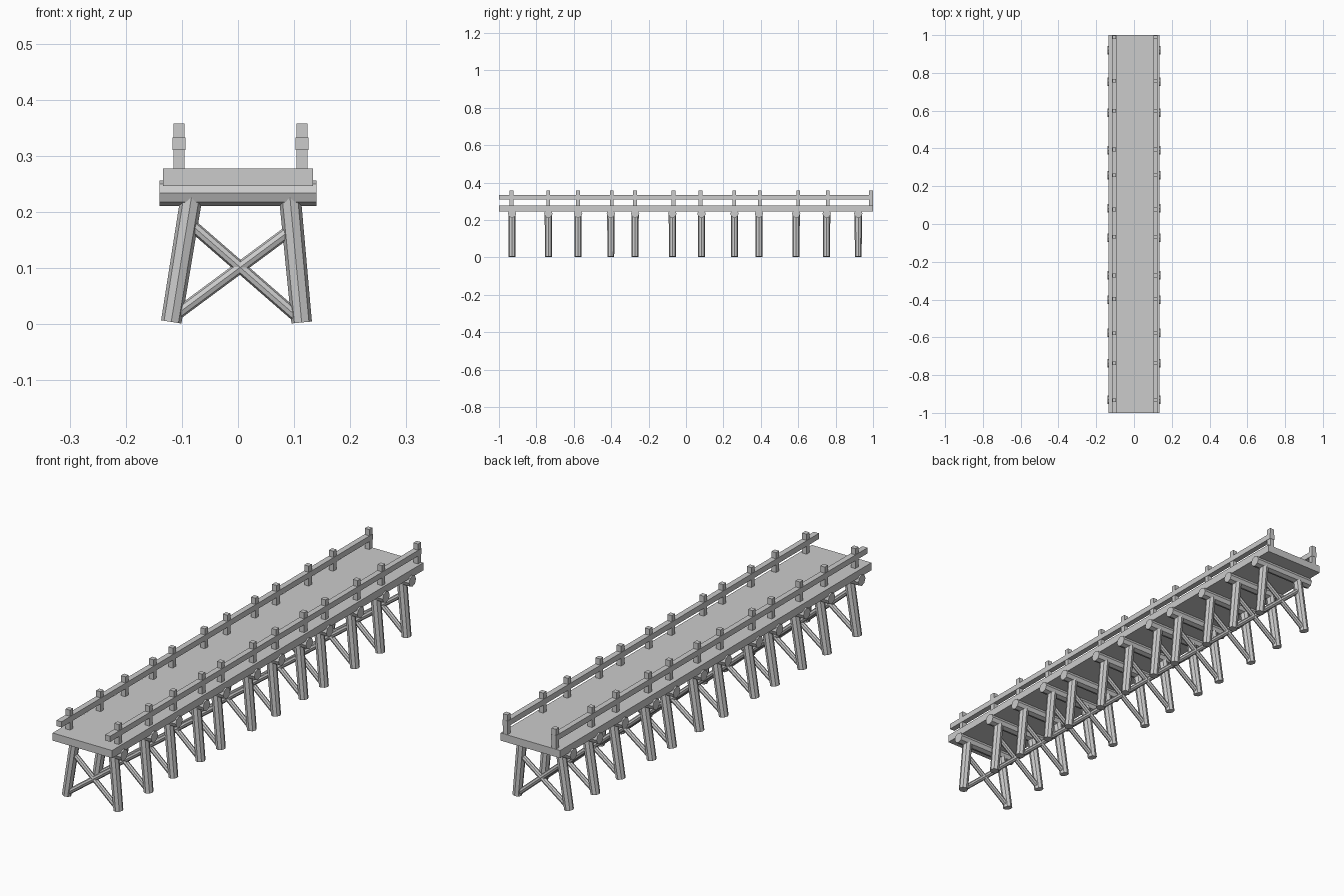
import bpy
from mathutils import Vector

if "Cube" in bpy.data.objects:
    bpy.data.objects.remove(bpy.data.objects["Cube"])


def box(name, lo, hi):
    lo, hi = Vector(lo), Vector(hi)
    bpy.ops.mesh.primitive_cube_add(size=1, location=(lo + hi) / 2)
    ob = bpy.context.object
    ob.name = name
    ob.scale = hi - lo
    return ob


def log(name, a, b, r1, r2=None, sides=8):
    """Faceted timber running from a to b."""
    a, b = Vector(a), Vector(b)
    bpy.ops.mesh.primitive_cone_add(vertices=sides, radius1=r1, radius2=r2 or r1,
                                    depth=(b - a).length, location=(a + b) / 2)
    ob = bpy.context.object
    ob.name = name
    ob.rotation_mode = 'QUATERNION'
    ob.rotation_quaternion = (b - a).to_track_quat('Z', 'Y')
    return ob


# Uneven spacing of the supports along the walkway
bents = [-0.93, -0.736, -0.577, -0.402, -0.272, -0.073,
         0.083, 0.259, 0.39, 0.589, 0.752, 0.921]
posts = [-0.933, -0.737, -0.578, -0.397, -0.273, -0.067,
         0.077, 0.258, 0.394, 0.6, 0.758, 0.989]

# Deck
box("deck", (-0.134, -1, 0.246), (0.134, 1, 0.277))

# Trestle supports: cap beam, two splayed legs, crossed braces
for y in bents:
    log("cap_beam", (-0.14, y, 0.2335), (0.14, y, 0.2335), 0.0225)
    log("left_leg", (-0.119, y, 0.004), (-0.082, y, 0.232), 0.0183, 0.0195)
    log("right_leg", (0.1135, y, 0.003), (0.092, y, 0.232), 0.0183, 0.0195)
    log("rising_brace", (-0.106, y, 0.02), (0.09, y, 0.165), 0.0105)
    log("falling_brace", (-0.082, y, 0.176), (0.102, y, 0.016), 0.0105)

# Handrails with posts on both sides
for side, x in (("left", -0.105), ("right", 0.114)):
    box(side + "_rail", (x - 0.0115, -1, 0.31), (x + 0.0115, 1, 0.333))
    for y in posts:
        box(side + "_post", (x - 0.01, y - 0.01, 0.26), (x + 0.01, y + 0.01, 0.358))
